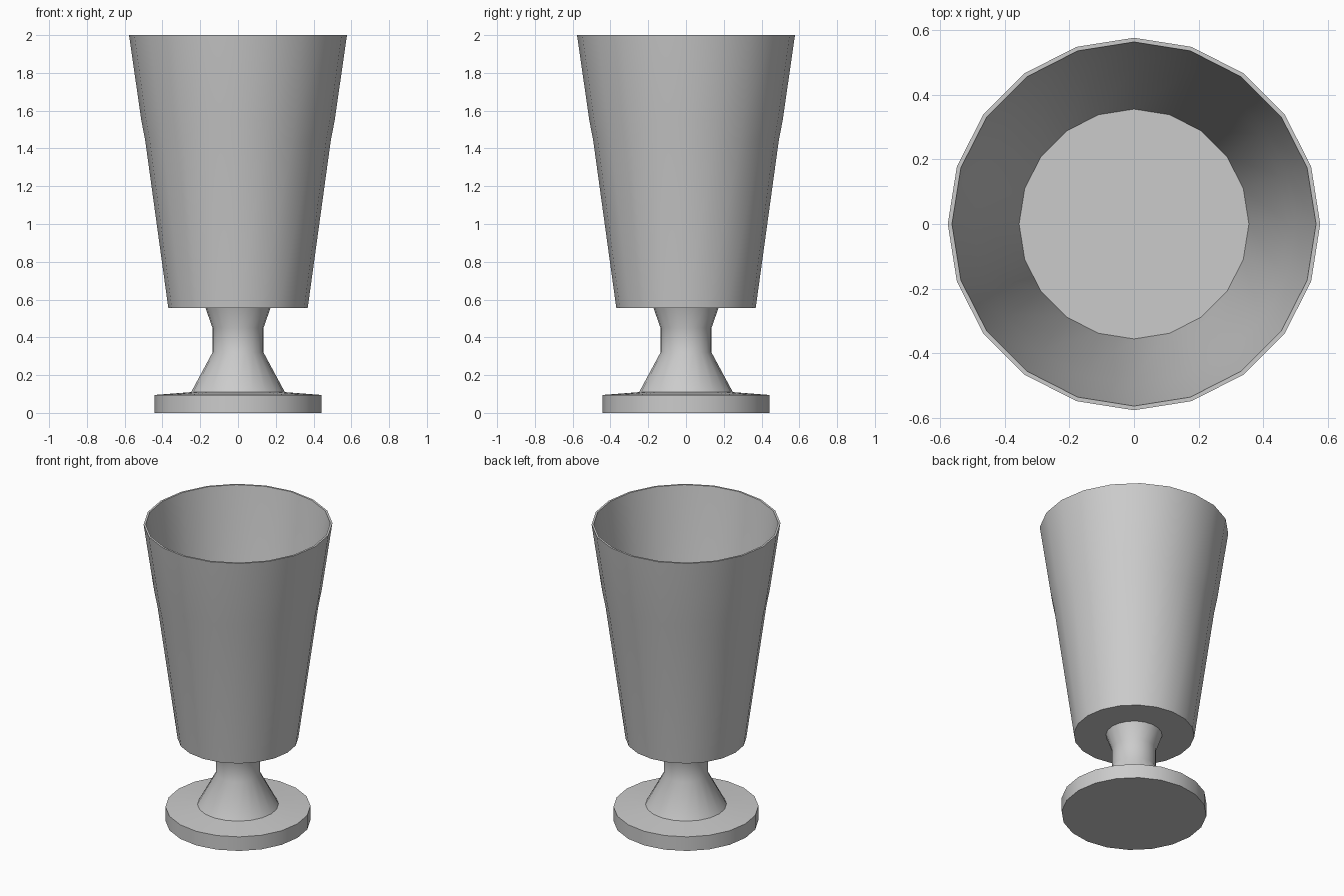
import bpy, bmesh, math

if "Cube" in bpy.data.objects:
    bpy.data.objects.remove(bpy.data.objects["Cube"])

SIDES = 20


def lathe(name, profile):
    """Revolve (radius, z) points around z; radius 0 becomes a flat cap."""
    bm = bmesh.new()
    rings = []
    for r, z in profile:
        if r == 0:
            continue
        rings.append([bm.verts.new((r * math.cos(2 * math.pi * i / SIDES),
                                    r * math.sin(2 * math.pi * i / SIDES), z))
                      for i in range(SIDES)])
    for low, high in zip(rings, rings[1:]):
        for i in range(SIDES):
            j = (i + 1) % SIDES
            bm.faces.new((low[i], low[j], high[j], high[i]))
    if profile[0][0] == 0:
        bm.faces.new(rings[0][::-1])
    if profile[-1][0] == 0:
        bm.faces.new(rings[-1])
    mesh = bpy.data.meshes.new(name)
    bm.to_mesh(mesh)
    bm.free()
    obj = bpy.data.objects.new(name, mesh)
    bpy.context.collection.objects.link(obj)
    bpy.ops.object.select_all(action='DESELECT')
    obj.select_set(True)
    bpy.context.view_layer.objects.active = obj
    bpy.ops.object.shade_smooth_by_angle(angle=math.radians(30))
    return obj


# Round foot flowing into the waisted stem, open where it meets the bowl
lathe("foot_and_stem", [(0, 0), (0.443, 0), (0.443, 0.095), (0.248, 0.11),
                        (0.135, 0.32), (0.135, 0.45), (0.172, 0.555)])

# Thin-walled bowl: underside, outer wall, rim, inner wall, floor
outer = [(0.369, 0.555), (0.491, 1.44), (0.512, 1.55), (0.577, 2.0)]
inner = [(0.564, 2.0), (0.499, 1.55), (0.478, 1.44), (0.356, 0.57)]
lathe("bowl", [(0.172, 0.555)] + outer + inner + [(0, 0.57)])
